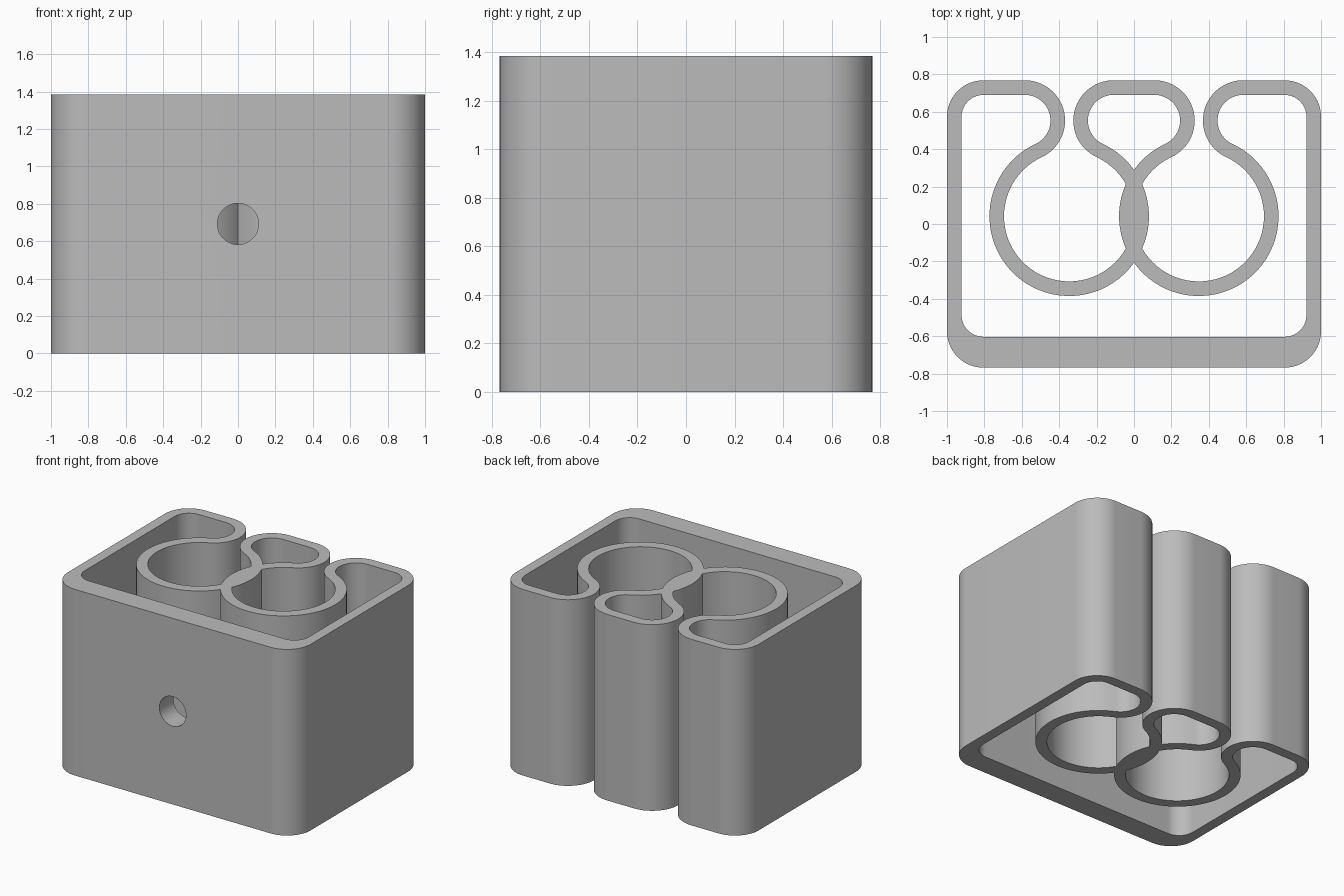
import bpy, bmesh
from math import radians, degrees, acos, atan2, cos, sin, pi, hypot

if "Cube" in bpy.data.objects:
    bpy.data.objects.remove(bpy.data.objects["Cube"], do_unlink=True)

HEIGHT = 1.385
HALF_DEPTH = 0.768
WALL = 0.078
FRONT_WALL = 0.165
CORNER = 0.195                       # outer radius of the box corners
RING_X, RING_Y = 0.3465, 0.0415      # centre of each round holder
RING_OUT = 0.4265
RING_IN = RING_OUT - WALL
LIP_DX, LIP_Y = 0.2375, 0.553        # lip centres beside each opening
LIP_OUT = hypot(LIP_DX, LIP_Y - RING_Y) - RING_IN
LIP_IN = LIP_OUT - WALL

# Angles where the lips meet the rings and where the rings cross
join = degrees(atan2(LIP_Y - RING_Y, LIP_DX))
cross = degrees(acos(RING_X / RING_OUT))
lens_x = (RING_IN ** 2 - RING_OUT ** 2) / (4 * RING_X)
inner_cross = degrees(acos((lens_x + RING_X) / RING_IN))
lens = degrees(acos((RING_X - lens_x) / RING_OUT))


def arc(x, y, r, start, end):
    n = max(4, int(abs(end - start) / 5))
    angles = [radians(start + (end - start) * i / n) for i in range(n + 1)]
    return [(x + r * cos(a), y + r * sin(a)) for a in angles]


def mirrored(half):
    """Close a left-hand half outline with its reflection, without doubles."""
    loop = []
    for p in half + [(-x, y) for x, y in reversed(half)]:
        if not loop or hypot(p[0] - loop[-1][0], p[1] - loop[-1][1]) > 1e-4:
            loop.append(p)
    if hypot(loop[0][0] - loop[-1][0], loop[0][1] - loop[-1][1]) < 1e-4:
        loop.pop()
    return loop


corner_x = -1 + CORNER
corner_y = HALF_DEPTH - CORNER
corner_in = CORNER - WALL
side_lip = -RING_X - LIP_DX
mid_lip = -RING_X + LIP_DX

# Outer outline, running in and out of the open round holders
outer = mirrored(
    arc(corner_x, -corner_y, CORNER, 270, 180)
    + arc(corner_x, corner_y, CORNER, 180, 90)
    + arc(side_lip, LIP_Y, LIP_OUT, 90, -join)
    + arc(-RING_X, RING_Y, RING_IN, 180 - join, 360 - inner_cross)
    + arc(RING_X, RING_Y, RING_OUT, 180 + lens, 180 - lens)
    + arc(-RING_X, RING_Y, RING_IN, inner_cross, join)
    + arc(mid_lip, LIP_Y, LIP_OUT, 180 + join, 90))

# Large cavity between the box walls and the holders
cavity = mirrored(
    arc(corner_x, -HALF_DEPTH + FRONT_WALL + corner_in, corner_in, 270, 180)
    + arc(corner_x, corner_y, corner_in, 180, 90)
    + arc(side_lip, LIP_Y, LIP_IN, 90, -join)
    + arc(-RING_X, RING_Y, RING_OUT, 180 - join, 360 - cross))

# Small cavity in the middle post
post_cavity = mirrored(
    arc(mid_lip, LIP_Y, LIP_IN, 90, 180 + join)
    + arc(-RING_X, RING_Y, RING_OUT, join, cross))

# Fill the plan and extrude it to full height
bm = bmesh.new()
edges = []
for loop in (outer, cavity, post_cavity):
    verts = [bm.verts.new((x, y, 0)) for x, y in loop]
    edges += [bm.edges.new((verts[i - 1], verts[i])) for i in range(len(verts))]
bmesh.ops.triangle_fill(bm, edges=edges, use_beauty=True, normal=(0, 0, 1))
top = bmesh.ops.extrude_face_region(bm, geom=bm.faces[:], use_keep_orig=True)
bmesh.ops.translate(bm, vec=(0, 0, HEIGHT),
                    verts=[g for g in top["geom"] if isinstance(g, bmesh.types.BMVert)])
bmesh.ops.recalc_face_normals(bm, faces=bm.faces[:])
mesh = bpy.data.meshes.new("holder_body")
bm.to_mesh(mesh)
bm.free()
body = bpy.data.objects.new("holder_body", mesh)
bpy.context.collection.objects.link(body)

# Screw hole through the front wall only
bpy.ops.mesh.primitive_cylinder_add(
    vertices=48, radius=0.11, depth=0.4,
    location=(0, -HALF_DEPTH + FRONT_WALL / 2, HEIGHT / 2), rotation=(pi / 2, 0, 0))
cutter = bpy.context.object
cutter.name = "screw_hole_cutter"
cutter.hide_render = True
drill = body.modifiers.new("screw_hole", "BOOLEAN")
drill.operation = "DIFFERENCE"
drill.solver = "EXACT"
drill.object = cutter

bpy.ops.object.select_all(action="DESELECT")
body.select_set(True)
bpy.context.view_layer.objects.active = body
bpy.ops.object.modifier_apply(modifier=drill.name)
bpy.data.objects.remove(cutter, do_unlink=True)
bpy.ops.object.shade_smooth_by_angle(angle=radians(30))

# Plain grey plastic
grey = bpy.data.materials.new("grey_plastic")
grey.use_nodes = True
colour = (0.5, 0.5, 0.5, 1)
grey.diffuse_color = colour
grey.node_tree.nodes["Principled BSDF"].inputs["Base Color"].default_value = colour
body.data.materials.clear()
body.data.materials.append(grey)
